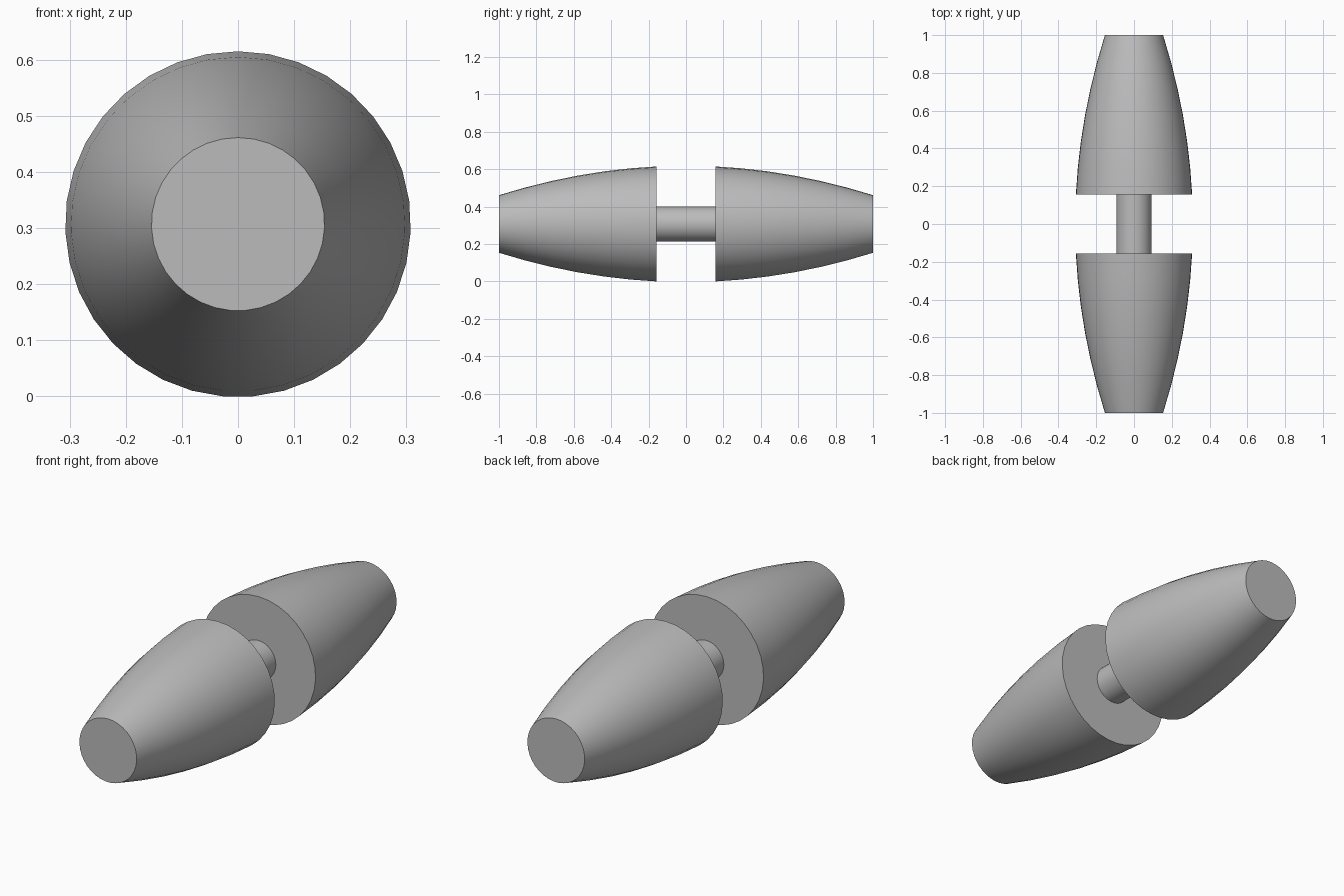
import bpy, bmesh, math
from mathutils import Matrix, Vector

cube = bpy.data.objects.get("Cube")
if cube:
    bpy.data.objects.remove(cube, do_unlink=True)

SIDES = 35
RADIUS = 0.308
CENTRE_Z = RADIUS * math.cos(math.pi / SIDES)
GAP = 0.157        # half the distance between the two barrels
RINGS = 6

grey = bpy.data.materials.new("plain grey")
grey.use_nodes = True
colour = (0.5, 0.5, 0.5, 1)
grey.diffuse_color = colour
grey.node_tree.nodes["Principled BSDF"].inputs["Base Color"].default_value = colour


def turned(name, profile):
    """Turn a (distance along y, radius) profile into a closed solid."""
    bm = bmesh.new()
    rings = []
    for y, r in profile:
        rings.append([bm.verts.new((r * math.sin(a), y, CENTRE_Z + r * math.cos(a)))
                      for a in (math.tau * i / SIDES for i in range(SIDES))])
    for a, b in zip(rings, rings[1:]):
        for i in range(SIDES):
            j = (i + 1) % SIDES
            bm.faces.new((a[i], a[j], b[j], b[i]))
    bm.faces.new(rings[0])
    bm.faces.new(rings[-1])
    bmesh.ops.recalc_face_normals(bm, faces=bm.faces)
    mesh = bpy.data.meshes.new(name)
    bm.to_mesh(mesh)
    bm.free()
    mesh.materials.append(grey)
    obj = bpy.data.objects.new(name, mesh)
    bpy.context.collection.objects.link(obj)
    bpy.ops.object.select_all(action="DESELECT")
    obj.select_set(True)
    bpy.context.view_layer.objects.active = obj
    bpy.ops.object.shade_smooth_by_angle(angle=math.radians(30))
    return obj


# Bulging barrel profile, widest at the gap and narrowing to the tip
barrel = []
for k in range(RINGS + 1):
    t = (1 - GAP) * k / RINGS
    barrel.append((GAP + t, RADIUS - 0.05 * t - 0.157 * t * t))

turned("back_barrel", barrel)
turned("front_barrel", [(-y, r) for y, r in barrel])

# Thin rod joining the barrels
turned("connecting_rod", [(-GAP, 0.094), (GAP, 0.094)])
